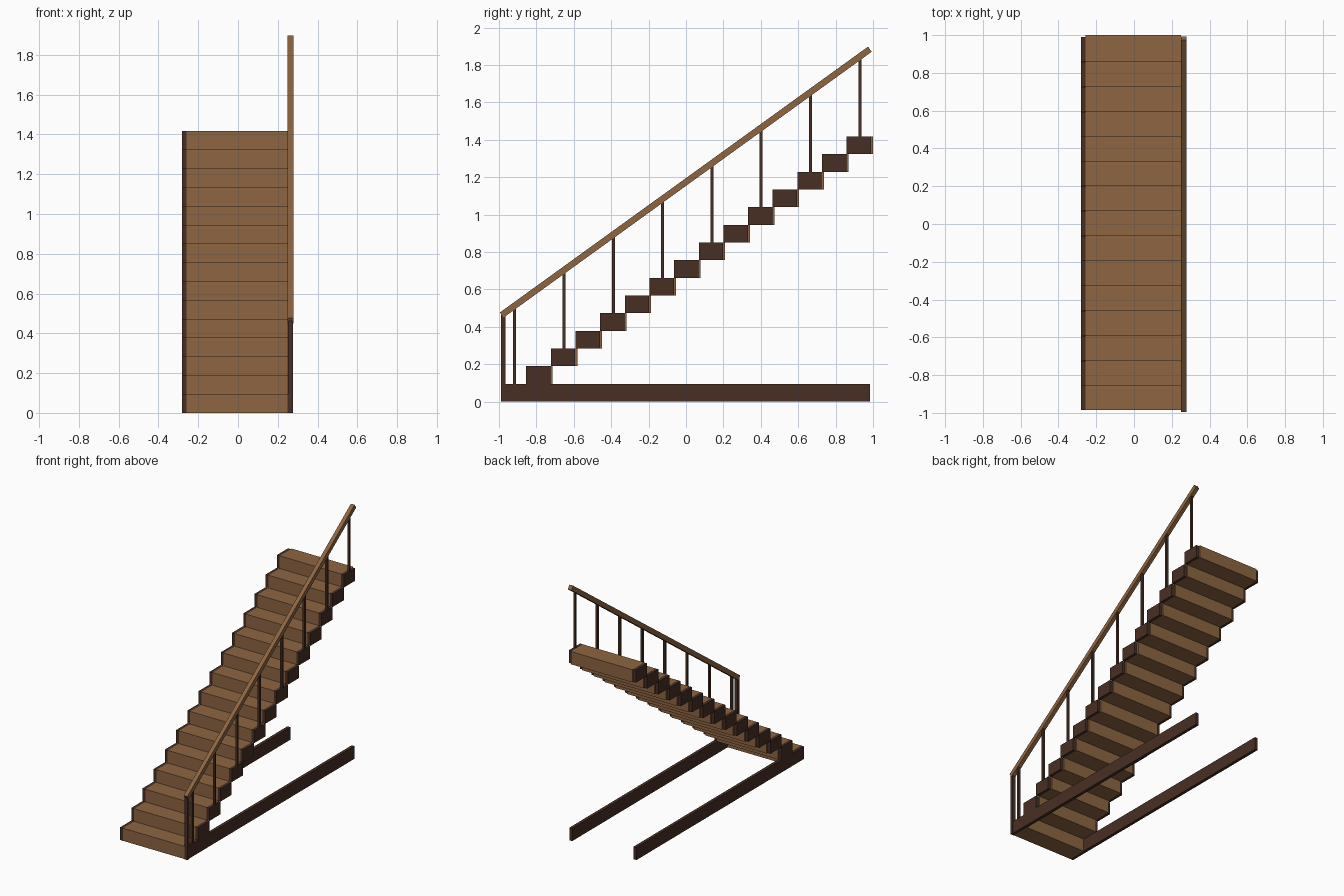
import bpy
from math import atan2, hypot
from mathutils import Vector

if "Cube" in bpy.data.objects:
    bpy.data.objects.remove(bpy.data.objects["Cube"])

STEPS, RUN, RISE = 15, 0.1318, 0.0945
FRONT = -0.986
LEFT, RIGHT = -0.281, 0.271      # outer faces of the side panels
PANEL = 0.023                    # side panel thickness
RAIL_X = 0.264


def material(name, rgb):
    m = bpy.data.materials.new(name)
    m.diffuse_color = (*rgb, 1)
    m.use_nodes = True
    m.node_tree.nodes["Principled BSDF"].inputs["Base Color"].default_value = m.diffuse_color
    return m


oak = material("oak", (0.27, 0.13, 0.055))
walnut = material("walnut", (0.065, 0.028, 0.018))


def box(name, lo, hi, mat):
    lo, hi = Vector(lo), Vector(hi)
    bpy.ops.mesh.primitive_cube_add(size=1, location=(lo + hi) / 2)
    ob = bpy.context.object
    ob.name = name
    ob.scale = hi - lo
    ob.data.materials.append(mat)
    return ob


# Rail centre line
A = Vector((RAIL_X, -0.985, 0.463))
B = Vector((RAIL_X, 0.983, 1.884))
slope = (B.z - A.z) / (B.y - A.y)


def rail_z(y):
    return A.z + (y - A.y) * slope


# Steps with dark end panels; the lowest panels run the full length as floor beams
for i in range(STEPS):
    y, z = FRONT + i * RUN, i * RISE
    box(f"tread_{i + 1}", (LEFT + PANEL, y, z),
        (RIGHT - PANEL, y + 0.141, z + RISE), oak)
    y_end = 0.984 if i == 0 else y + 0.13
    part = "floor_beam" if i == 0 else f"end_panel_{i + 1}"
    for side, x in (("left", LEFT), ("right", RIGHT - PANEL)):
        box(f"{part}_{side}", (x, y, z), (x + PANEL, y_end, z + RISE), walnut)

# Balusters on every second step
h = 0.008
for i in range(0, STEPS, 2):
    y = FRONT + (i + 0.5) * RUN + 0.004
    box(f"baluster_{i // 2 + 1}", (RAIL_X - h, y - h, (i + 1) * RISE - 0.005),
        (RAIL_X + h, y + h, rail_z(y)), walnut)

# Newel post at the foot
box("newel_post", (RAIL_X - 0.012, -0.989, 0), (RAIL_X + 0.012, -0.966, 0.463), walnut)

# Sloping handrail
rail = box("handrail", (-0.015, -0.5, -0.017), (0.015, 0.5, 0.017), oak)
rail.location = (A + B) / 2
rail.scale.y = hypot(B.y - A.y, B.z - A.z)
rail.rotation_euler.x = atan2(B.z - A.z, B.y - A.y)
